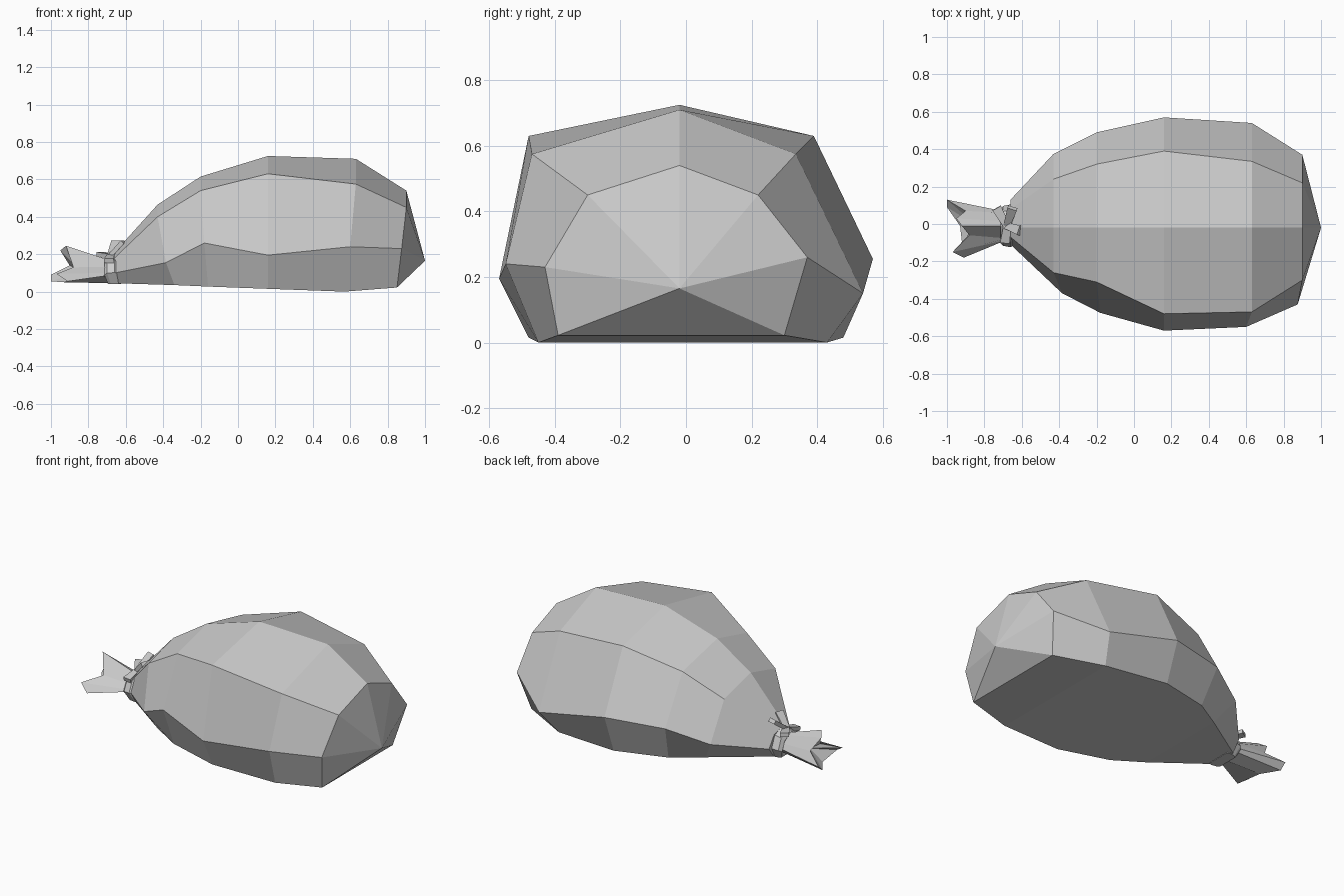
import bpy, bmesh
from mathutils import Vector

if "Cube" in bpy.data.objects:
    bpy.data.objects.remove(bpy.data.objects["Cube"])


def make_object(name, verts, faces):
    mesh = bpy.data.meshes.new(name)
    mesh.from_pydata(verts, [], faces)
    bm = bmesh.new()
    bm.from_mesh(mesh)
    bmesh.ops.recalc_face_normals(bm, faces=bm.faces)
    bm.to_mesh(mesh)
    bm.free()
    ob = bpy.data.objects.new(name, mesh)
    bpy.context.collection.objects.link(ob)
    return ob


def loft(name, rings, start_tip=None, end_tip=None):
    """Skin equal-sized rings; each end is a flat cap or a fan to a tip."""
    n = len(rings[0])
    verts = [p for r in rings for p in r]
    faces = []
    for k in range(len(rings) - 1):
        for i in range(n):
            j = (i + 1) % n
            faces.append((k*n + i, k*n + j, (k+1)*n + j, (k+1)*n + i))
    for base, tip in ((0, start_tip), ((len(rings) - 1) * n, end_tip)):
        if tip is None:
            faces.append(tuple(range(base, base + n)))
        else:
            verts.append(tip)
            t = len(verts) - 1
            faces += [(base + i, base + (i + 1) % n, t) for i in range(n)]
    return make_object(name, verts, faces)


def sack_ring(x, lean, top, up_f, up_b, up_z, mid_f, mid_b, mid_zf, mid_zb,
              bot_f, bot_b, bot_z):
    """Seven-sided slumped cross-section with a flat underside."""
    return [(x, -0.02, top), (x, -up_f, up_z), (x + lean/2, -mid_f, mid_zf),
            (x + lean, -bot_f, bot_z), (x + lean, bot_b, bot_z),
            (x, mid_b, mid_zb), (x, up_b, up_z)]


# Sack body: neck to rounded bottom end
body = [
    (-0.66, 0.00, 0.21, 0.07, 0.08, 0.18, 0.11, 0.13, 0.10, 0.11, 0.08, 0.08, 0.045),
    (-0.43, 0.09, 0.465, 0.26, 0.24, 0.40, 0.37, 0.375, 0.155, 0.17, 0.30, 0.29, 0.035),
    (-0.20, 0.04, 0.615, 0.31, 0.32, 0.54, 0.475, 0.49, 0.26, 0.25, 0.40, 0.40, 0.027),
    (0.16, 0.00, 0.725, 0.48, 0.39, 0.63, 0.57, 0.57, 0.195, 0.255, 0.48, 0.48, 0.015),
    (0.63, -0.06, 0.71, 0.47, 0.335, 0.575, 0.55, 0.54, 0.24, 0.15, 0.45, 0.43, 0.0),
    (0.90, -0.05, 0.54, 0.30, 0.22, 0.45, 0.43, 0.37, 0.23, 0.26, 0.39, 0.30, 0.022),
]
loft("sack_body", [sack_ring(*r) for r in body], end_tip=(1.0, -0.02, 0.165))

# Gathered mouth: three pleated prongs flaring behind the tie
rim = [(-0.95, 0.03, 0.22), (-0.92, -0.01, 0.245), (-0.88, -0.06, 0.13),
       (-0.97, -0.15, 0.095), (-0.91, -0.18, 0.055), (-0.93, -0.01, 0.05),
       (-1.00, 0.09, 0.055), (-1.00, 0.13, 0.09), (-0.90, 0.07, 0.14)]
hub = Vector((-0.68, -0.01, 0.105))
neck = []
for p in rim:
    d = Vector((0, p[1] - hub.y, p[2] - hub.z)).normalized()
    neck.append(tuple(hub + Vector((0, d.y * 0.075, d.z * 0.06))))
loft("gathered_mouth", [neck, rim], end_tip=(-0.84, -0.01, 0.11))

# Tie band around the neck
section = [(-0.01, 0.205), (-0.09, 0.16), (-0.12, 0.10), (-0.09, 0.04),
           (0.07, 0.04), (0.10, 0.10), (0.07, 0.17)]
band = []
for x, s in ((-0.715, 0.82), (-0.70, 0.97), (-0.66, 1.04), (-0.645, 0.95)):
    band.append([(x + (0.02 if z < 0.06 else 0), -0.01 + (y + 0.01) * s,
                  0.042 + (z - 0.042) * s) for y, z in section])
loft("tie_band", band)


# Knot ends: flat tapered straps widening away from the knot
def strap(name, a, b, w0, w1, thick):
    a, b = Vector(a), Vector(b)
    d = (b - a).normalized()
    side = d.cross(Vector((0, 0, 1))).normalized()
    up = side.cross(d)
    rings = []
    for c, w in ((a, w0), (b, w1)):
        rings.append([tuple(c + side*sx*w + up*sz*thick)
                      for sx, sz in ((-1, -1), (1, -1), (1, 1), (-1, 1))])
    loft(name, rings)


knot = (-0.68, -0.01, 0.19)
ends = [(-0.61, -0.035, 0.265), (-0.65, 0.085, 0.265),
        (-0.735, 0.085, 0.20), (-0.69, -0.10, 0.165)]
for i, e in enumerate(ends):
    strap(f"knot_end_{i + 1}", knot, e, 0.018, 0.026, 0.012)
